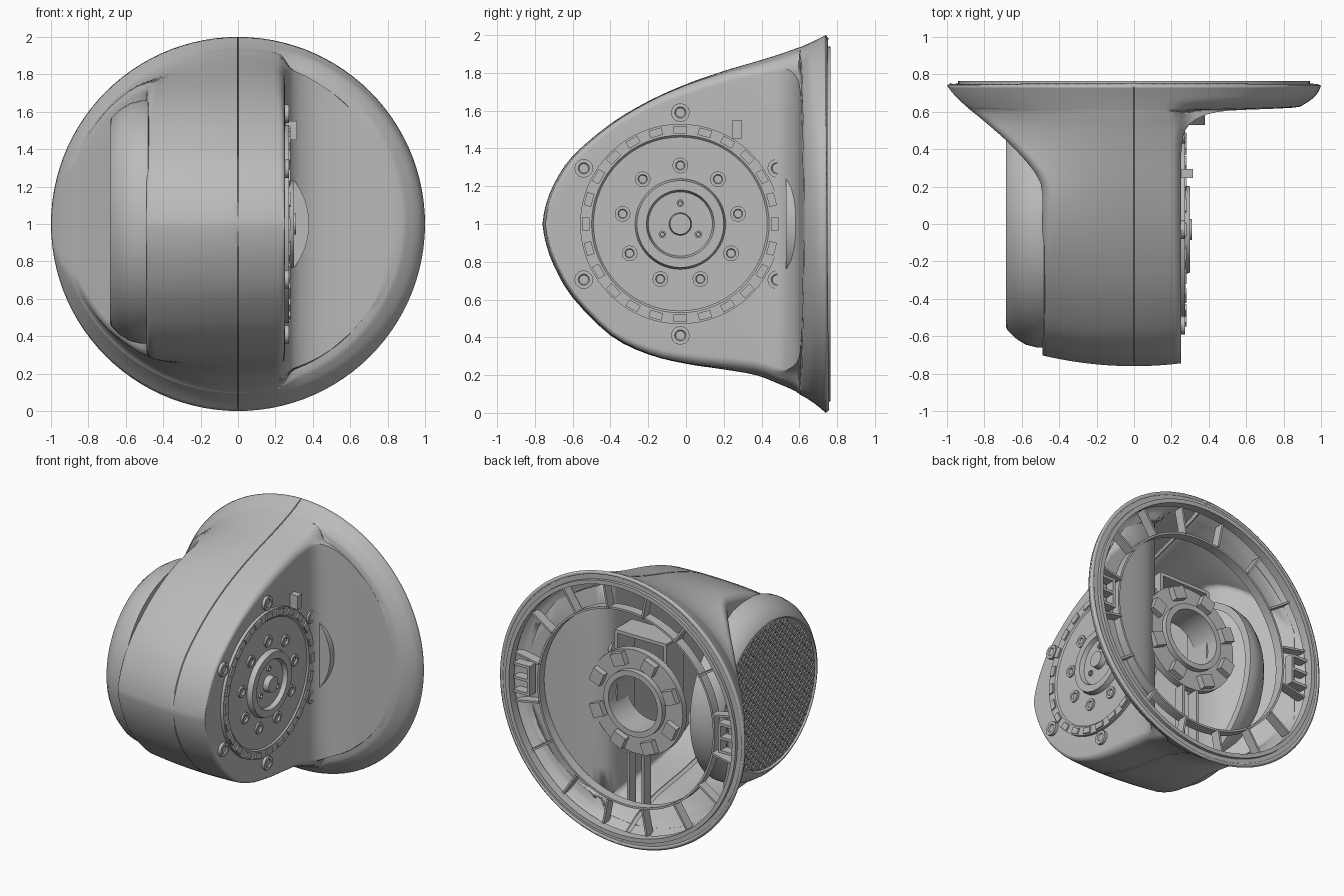
import bpy, bmesh, math
from mathutils import Matrix, Vector

if "Cube" in bpy.data.objects:
    bpy.data.objects.remove(bpy.data.objects["Cube"], do_unlink=True)

grey = bpy.data.materials.new("plain_grey")
grey.use_nodes = True
grey.diffuse_color = (0.5, 0.5, 0.5, 1)
grey.node_tree.nodes["Principled BSDF"].inputs["Base Color"].default_value = (0.5, 0.5, 0.5, 1)


def finish(name, bm, smooth=True):
    bmesh.ops.remove_doubles(bm, verts=bm.verts, dist=1e-4)
    bmesh.ops.recalc_face_normals(bm, faces=bm.faces)
    mesh = bpy.data.meshes.new(name)
    bm.to_mesh(mesh)
    bm.free()
    mesh.materials.append(grey)
    ob = bpy.data.objects.new(name, mesh)
    bpy.context.collection.objects.link(ob)
    if smooth:
        bpy.ops.object.select_all(action='DESELECT')
        ob.select_set(True)
        bpy.context.view_layer.objects.active = ob
        bpy.ops.object.shade_smooth_by_angle(angle=math.radians(35))
    return ob


def place(axis, a, r, ang, centre):
    # Point at radius r and angle ang around an axis through centre
    u, v = r * math.cos(ang), r * math.sin(ang)
    p = Vector((a, u, v)) if axis == 'x' else Vector((u, a, v))
    return p + Vector(centre)


def add_lathe(bm, profile, axis, centre, n=64, closed=False):
    rings = [[bm.verts.new(place(axis, a, r, math.tau * i / n, centre)) for i in range(n)]
             for r, a in profile]
    pairs = list(zip(rings, rings[1:])) + ([(rings[-1], rings[0])] if closed else [])
    for p, q in pairs:
        for i in range(n):
            j = (i + 1) % n
            bm.faces.new((p[i], p[j], q[j], q[i]))


def lathe(name, profile, axis, centre, n=64, closed=False):
    bm = bmesh.new()
    add_lathe(bm, profile, axis, centre, n, closed)
    return finish(name, bm)


def add_box(bm, loc, size, rot=None):
    m = Matrix.Translation(loc) @ (rot or Matrix()) @ Matrix.Diagonal((*size, 1))
    bmesh.ops.create_cube(bm, size=1, matrix=m)


def tube(inner, outer, a, b):
    return [(inner, a), (outer, a), (outer, b), (inner, b)]


# Shell stations: depth y, top z, bottom z, left x, right x, edge rounding, ellipse half width
stations = [
    (.74, 2, 0, -1, 1, 0, 1),
    (.68, 1.97, .05, -.96, .975, .01, .98),
    (.625, 1.945, .085, -.91, .91, .02, .955),
    (.606, 1.937, .095, -.89, .84, .03, .945),
    (.6, 1.935, .1, -.885, .5, .03, .94),
    (.57, 1.925, .12, -.85, .36, .04, .93),
    (.5, 1.9, .15, -.77, .275, .05, .94),
    (.37, 1.86, .2, -.63, .252, .05, 1.02),
    (.2, 1.81, .23, -.5, .25, .05, 1.3),
    (0, 1.74, .26, -.49, .25, .05, 2),
    (-.2, 1.65, .31, -.49, .25, .04, 3),
    (-.4, 1.53, .41, -.49, .25, .03, 3),
    (-.6, 1.36, .61, -.49, .25, .03, 3),
    (-.7, 1.21, .78, -.49, .25, .03, 3),
    (-.745, 1.09, .91, -.49, .25, .02, 3),
    (-.76, 1, 1, -.49, .25, 0, 3),
]


def smooth_rows(rows, steps=3):
    out = []
    for i in range(len(rows) - 1):
        p0, p1, p2, p3 = (rows[max(0, min(len(rows) - 1, i + k))] for k in (-1, 0, 1, 2))
        for s in range(steps):
            t = s / steps
            row = []
            for a, b, c, d in zip(p0, p1, p2, p3):
                v = b + t * (c - a) / 2 + t * t * (a - 2.5 * b + 2 * c - d / 2) \
                    + t ** 3 * (1.5 * (b - c) + (d - a) / 2)
                row.append(max(min(b, c), min(max(b, c), v)))
            out.append(row)
    return out + [rows[-1]]


def slice_points(y, top, bottom, xl, xr, r, width):
    depth = (.74 - y) / 1.5
    mid, half = (top + bottom) / 2, (top - bottom) / 2
    n, walls = 26, 8
    fr = [math.sin(math.pi / 2 * k / n) for k in range(n, 0, -1)]
    xs = [xl * f for f in fr] + [-.004, 0, .004] + [xr * f for f in reversed(fr)]
    flange = max(xr, .85)

    def height(x):
        h = half * math.sqrt(max(0, 1 - (x / width) ** 2))
        d = min(x - xl, xr - x)
        if d < r:
            h -= r - math.sqrt(max(0, r * r - (r - d) ** 2))
        # Right of the drum the flange is a round dish
        blend = max(0, min(1, (x - .23) / .06))
        cap = math.sqrt(max(0, flange ** 2 - x * x))
        h += blend * (min(h, cap) - h)
        if x == 0 and y < .73:
            h -= .012          # centre parting groove
        return max(h, 0)

    upper = [(x, mid + height(x)) for x in xs]
    lower = [(x, mid - height(x)) for x in reversed(xs)]

    def wall(a, b):
        return [(a[0], a[1] + (b[1] - a[1]) * k / walls) for k in range(1, walls)]

    loop = upper + wall(upper[-1], lower[0]) + lower + wall(lower[-1], upper[0])
    return [(x, y + .24 * x * x * depth, z) for x, z in loop]


# Outer shell: round open back flowing into a narrow rounded drum
bm = bmesh.new()
loops = [[bm.verts.new(p) for p in slice_points(*row)] for row in smooth_rows(stations)]
for a, b in zip(loops, loops[1:]):
    for i in range(len(a)):
        j = (i + 1) % len(a)
        bm.faces.new((a[i], a[j], b[j], b[i]))
bmesh.ops.dissolve_degenerate(bm, dist=1e-5, edges=bm.edges)
shell = finish("outer_shell", bm)
# Make sure the shell faces outwards before giving it wall thickness
tip = min(shell.data.polygons, key=lambda f: f.center.y)
if tip.normal.y > 0:
    shell.data.flip_normals()
solid = shell.modifiers.new("thickness", 'SOLIDIFY')
solid.thickness = .025
solid.offset = -1

# Back rim with a stepped lip
lathe("rim_lip", [(.91, .7), (.94, .7), (.99, .738), (.99, .743), (.94, .743), (.94, .765),
                  (.91, .765)], 'y', (0, 0, 1), 96, True)

# Speaker drum on the left side
drum = (0, -.01, 1.01)
lathe("speaker_drum", [(.6, -.475), (.65, -.48), (.65, -.52), (.635, -.58), (.6, -.635),
                       (.56, -.675), (.54, -.685), (.53, -.672), (0, -.672)], 'x', drum, 96)

# Diagonal mesh over the speaker
bm = bmesh.new()
count = 26
for tilt in (-1, 1):
    rot = Matrix.Rotation(tilt * math.pi / 4, 4, 'X')
    for k in range(1, count):
        off = .52 * (2 * k / count - 1)
        length = 2 * math.sqrt(.52 ** 2 - off ** 2)
        loc = Vector((-.676, *drum[1:])) + rot @ Vector((0, off, 0))
        add_box(bm, loc, (.008, .01, length), rot)
finish("speaker_mesh", bm, False)

# Wheel-like cover on the right side
hub = (0, -.03, 1.0)
lathe("cover_disc", [(.53, .24), (.53, .272), (.47, .272), (.46, .262), (.24, .262), (.23, .3),
                     (.18, .3), (.17, .268), (.06, .268), (.055, .31), (0, .31)], 'x', hub)

# Screw bosses and edge clips on the cover
bm = bmesh.new()
for count, radius, size, high in ((9, .31, .042, .275), (6, .59, .05, .272), (3, .11, .02, .28)):
    for k in range(count):
        c = place('x', 0, radius, math.tau * k / count + math.pi / 2, hub)
        add_lathe(bm, [(size, .24), (size, high), (size * .6, high), (size * .5, .263), (0, .263)],
                  'x', c, 12)
for k in range(24):
    ang = math.tau * k / 24
    add_box(bm, place('x', .267, .5, ang, hub), (.03, .04, .07), Matrix.Rotation(ang, 4, 'X'))
add_box(bm, (.285, .27, 1.5), (.06, .05, .1))
finish("cover_bosses", bm)

# Round mounting hub seen through the open back
lathe("mount_ring", tube(.24, .38, .53, .58), 'y', (0, 0, 1), 64, True)
lathe("mount_collar", tube(.2, .24, .4, .62), 'y', (0, 0, 1), 64, True)
bm = bmesh.new()
for k in range(8):
    ang = math.tau * (k + .5) / 8
    add_box(bm, place('y', .6, .32, ang, (0, 0, 1)), (.09, .05, .1), Matrix.Rotation(-ang, 4, 'Y'))
for side in (-1, 1):
    add_box(bm, (side * .2, .43, 1.1), (.025, .2, .7))
add_box(bm, (0, .43, 1.45), (.42, .2, .025))
finish("mount_blocks", bm, False)

# Stiffening ribs inside the rim, clips at each side and lower rails
bm = bmesh.new()
for k in range(16):
    ang = math.tau * (k + .5) / 16
    add_box(bm, place('y', .68, .815, ang, (0, 0, 1)), (.19, .07, .015), Matrix.Rotation(-ang, 4, 'Y'))
for side in (-1, 1):
    for z in (.9, 1, 1.1):
        add_box(bm, (side * .84, .69, z), (.12, .07, .02))
    add_box(bm, (side * .78, .69, 1), (.02, .07, .22))
    add_box(bm, (side * .06, .55, .42), (.02, .08, .4))
finish("rim_ribs", bm, False)
lathe("inner_rib_ring", tube(.71, .725, .63, .7), 'y', (0, 0, 1), 96, True)
